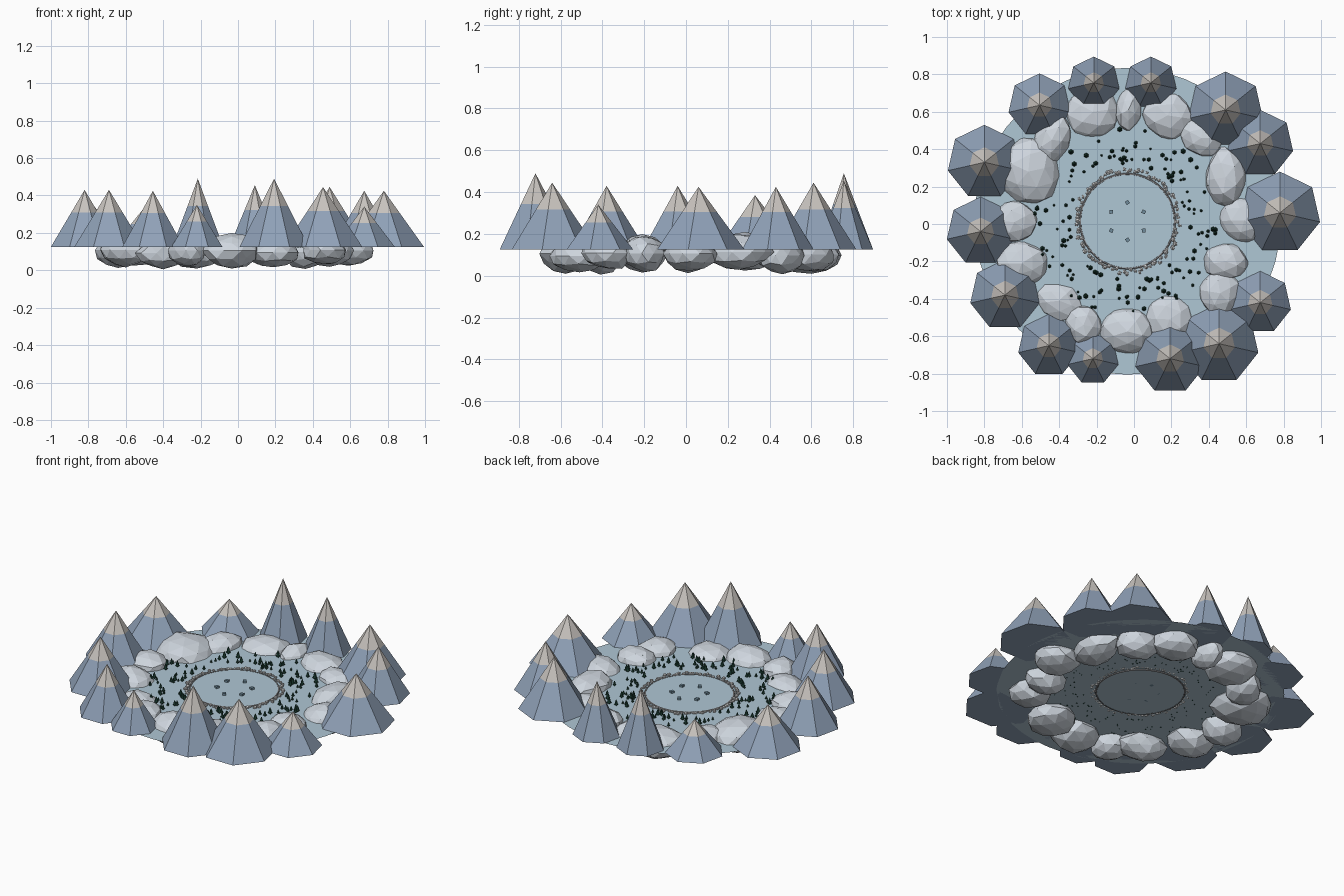
import bpy, bmesh, math, random
from mathutils import Vector, Matrix, noise

if "Cube" in bpy.data.objects:
    bpy.data.objects.remove(bpy.data.objects["Cube"])

random.seed(7)
CX, CY, GZ = -0.035, 0.015, 0.125


def material(name, rgb):
    m = bpy.data.materials.new(name)
    m.diffuse_color = (*rgb, 1)
    m.use_nodes = True
    m.node_tree.nodes["Principled BSDF"].inputs["Base Color"].default_value = m.diffuse_color
    return m


SLATE = material("slate", (0.28, 0.36, 0.48))
SNOW = material("peak_cap", (0.58, 0.55, 0.52))
ROCK = material("pale_rock", (0.62, 0.67, 0.73))
ICE = material("ice", (0.43, 0.57, 0.66))
PINE = material("pine", (0.012, 0.05, 0.035))
PEBBLE = material("pebble", (0.62, 0.62, 0.62))
RIM = material("rim", (0.25, 0.25, 0.26))
BLOCK = material("block", (0.16, 0.26, 0.33))


def finish(bm, name, mat):
    me = bpy.data.meshes.new(name)
    bm.to_mesh(me)
    bm.free()
    me.materials.append(mat)
    ob = bpy.data.objects.new(name, me)
    bpy.context.collection.objects.link(ob)
    return ob


def cone(bm, x, y, z, r1, r2, h, sides, turn=0.0, caps=True):
    bmesh.ops.create_cone(bm, cap_ends=caps, segments=sides, radius1=r1, radius2=r2, depth=h,
                          matrix=Matrix.Translation((x, y, z + h / 2)) @ Matrix.Rotation(turn, 4, 'Z'))


# Ground disc
bm = bmesh.new()
bmesh.ops.create_circle(bm, cap_ends=True, segments=48, radius=0.82,
                        matrix=Matrix.Translation((CX, CY, GZ)))
finish(bm, "ground", ICE)

# Seven-sided mountains with pale peaks: x, y, radius, top
MOUNTAINS = [
    (.78, .06, .22, .425), (.675, .43, .18, .425), (.49, .61, .205, .445), (.09, .755, .14, .455),
    (-.215, .755, .14, .49), (-.505, .635, .17, .33), (-.80, .33, .20, .385), (-.82, -.04, .185, .43),
    (-.69, -.38, .19, .43), (-.455, -.65, .168, .425), (-.22, -.72, .14, .35), (.193, -.72, .19, .49),
    (.455, -.64, .215, .445), (.675, -.42, .168, .34)]
CUT = 0.6
for i, (x, y, r, top) in enumerate(MOUNTAINS):
    h = top - GZ
    turn = 0.0
    bm = bmesh.new()
    cone(bm, x, y, GZ, r, r * (1 - CUT), h * CUT, 7, turn)
    up = [f for f in bm.faces if f.normal.z > 0.99]
    bmesh.ops.delete(bm, geom=up, context='FACES_ONLY')
    finish(bm, f"mountain_{i + 1}", SLATE)
    bm = bmesh.new()
    cone(bm, x, y, GZ + h * CUT, r * (1 - CUT), 0, h * (1 - CUT), 7, turn, False)
    finish(bm, f"mountain_cap_{i + 1}", SNOW)

# Boulder ring: x, y, half width, half depth, turn in degrees
BOULDERS = [
    (-.22, .60, .15, .15, 0), (-.03, .61, .075, .12, 0), (.18, .58, .145, .135, -20),
    (.36, .46, .135, .095, -25), (.49, .25, .115, .155, 0), (.59, .02, .14, .13, 0),
    (.49, -.20, .125, .10, 0), (.46, -.37, .12, .125, 0), (.19, -.51, .14, .14, 0),
    (-.035, -.575, .155, .13, 0), (-.27, -.54, .10, .115, 20), (-.40, -.41, .145, .105, -20),
    (-.60, -.21, .14, .125, 0), (-.64, .01, .13, .115, 0), (-.565, .28, .175, .18, 0),
    (-.44, .45, .10, .145, -25)]
for i, (x, y, rx, ry, deg) in enumerate(BOULDERS):
    bm = bmesh.new()
    bmesh.ops.create_icosphere(bm, subdivisions=2, radius=1)
    rz = random.uniform(.08, .095)
    place = Matrix.Translation((x, y, rz + random.uniform(.01, .03))) @ Matrix.Rotation(math.radians(deg), 4, 'Z')
    spin = Matrix.Rotation(random.uniform(0, 6), 3, 'Z')
    for v in bm.verts:
        p = spin @ v.co
        p *= 1 + 0.16 * noise.noise(p * 1.3 + Vector((i * 5.1, 2.3, 0.7)))
        v.co = place @ Vector((p.x * rx, p.y * ry, p.z * rz))
        v.co.z = max(v.co.z, 0)
    finish(bm, f"boulder_{i + 1}", ROCK)

# Pine trees scattered between pond and boulders
bm = bmesh.new()
for _ in range(150):
    a, d = random.uniform(0, math.tau), random.uniform(.31, .5)
    x, y, s = CX + d * math.cos(a), CY + d * math.sin(a), random.uniform(.5, 1.1)
    cone(bm, x, y, GZ - .003, .004 * s, .004 * s, .012 * s, 5)
    cone(bm, x, y, GZ + .008 * s, .013 * s, 0, .026 * s, 6)
    cone(bm, x, y, GZ + .022 * s, .009 * s, 0, .022 * s, 6)
finish(bm, "pine_trees", PINE)

# Pond surface and its rim
bm = bmesh.new()
cone(bm, CX, CY, GZ - .004, .25, .25, .008, 48)
finish(bm, "pond", ICE)
bpy.ops.mesh.primitive_torus_add(major_segments=48, minor_segments=6, major_radius=.252,
                                 minor_radius=.006, location=(CX, CY, GZ))
rim = bpy.context.object
rim.name = "pond_rim"
rim.data.materials.append(RIM)

# Pebbles around the pond
bm = bmesh.new()
for k in range(84):
    a = math.tau * k / 84 + random.uniform(-.02, .02)
    d, r = random.uniform(.259, .282), random.uniform(.009, .014)
    loc = Matrix.Translation((CX + d * math.cos(a), CY + d * math.sin(a), GZ + .004))
    bmesh.ops.create_icosphere(bm, subdivisions=1, radius=r,
                               matrix=loc @ Matrix.Rotation(a * 3, 4, 'Z') @ Matrix.Diagonal((1.1, .9, .8, 1)))
finish(bm, "pebble_ring", PEBBLE)

# Six small blocks on the pond
bm = bmesh.new()
for k in range(6):
    a = math.radians(90 + 60 * k)
    loc = Matrix.Translation((CX + .1 * math.cos(a), CY + .1 * math.sin(a), GZ + .006))
    bmesh.ops.create_cube(bm, size=.02, matrix=loc @ Matrix.Rotation(a + .6, 4, 'Z'))
finish(bm, "pond_blocks", BLOCK)
